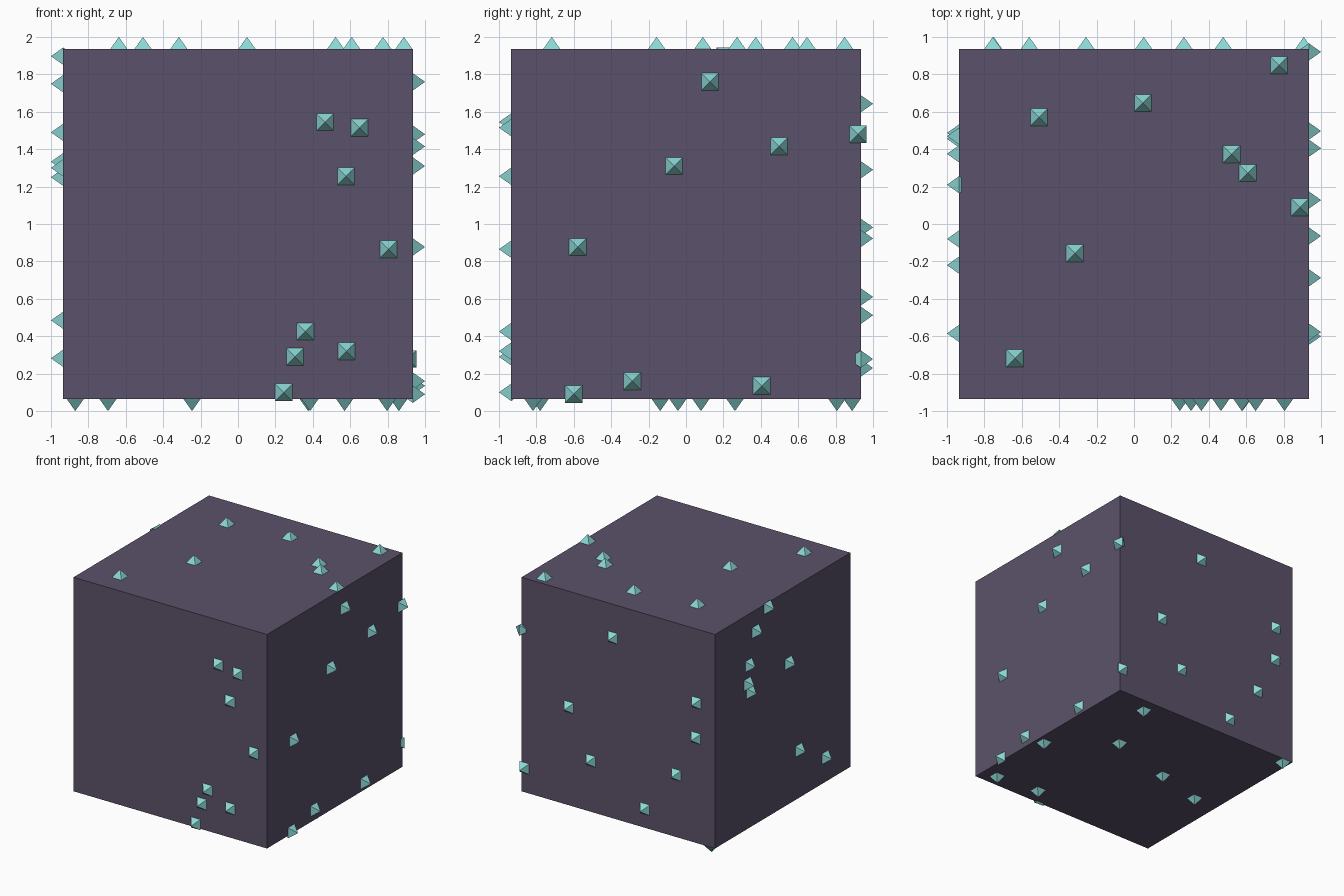
import bpy, bmesh, math
from mathutils import Matrix, Vector

if "Cube" in bpy.data.objects:
    bpy.data.objects.remove(bpy.data.objects["Cube"])

R = 0.0655            # stud radius (regular octahedron, half sunk in the wall)
H = 1.0 - R           # half size of the cube
CZ = 1.0              # height of the cube centre


def material(name, col):
    m = bpy.data.materials.new(name)
    m.diffuse_color = (*col, 1.0)
    m.use_nodes = True
    m.node_tree.nodes["Principled BSDF"].inputs["Base Color"].default_value = m.diffuse_color
    return m


def finish(bm, name, mat):
    bmesh.ops.recalc_face_normals(bm, faces=bm.faces)
    me = bpy.data.meshes.new(name)
    bm.to_mesh(me)
    bm.free()
    me.materials.append(mat)
    ob = bpy.data.objects.new(name, me)
    bpy.context.collection.objects.link(ob)
    return ob


body_mat = material("dusky purple", (0.105, 0.083, 0.142))
stud_mat = material("pale teal", (0.262, 0.69, 0.675))

# Cube body
bm = bmesh.new()
bmesh.ops.create_cube(bm, size=2 * H, matrix=Matrix.Translation((0, 0, CZ)))
finish(bm, "cube_body", body_mat)


# Octahedral stud: square equator with edges along the axes, tips along the wall normal
def add_stud(bm, centre, axis):
    a = R / math.sqrt(2)
    pts = [(0, 0, R), (0, 0, -R)] + [(sx * a, sy * a, 0) for sx in (-1, 1) for sy in (-1, 1)]
    others = [i for i in range(3) if i != axis]
    verts = []
    for p in pts:
        v = Vector(centre)
        v[others[0]] += p[0]
        v[others[1]] += p[1]
        v[axis] += p[2]
        verts.append(bm.verts.new(v))
    bmesh.ops.convex_hull(bm, input=verts)


# Stud positions on each wall: (axis, side, in-plane coordinates)
walls = {
    "front": (1, -1, [(.465, 1.545), (.65, 1.515), (.577, 1.255), (.805, .865),
                      (.36, .425), (.305, .29), (.58, .32), (.245, .10)]),
    "back": (1, 1, [(.052, 1.643), (.477, .923), (-.755, 1.29), (-.75, .982),
                    (.267, .512), (-.56, .61), (-.257, .23), (.908, .278)]),
    "right": (0, 1, [(.128, 1.76), (.92, 1.48), (.497, 1.415), (-.064, 1.31),
                     (-.578, .877), (-.60, .09), (-.288, .16), (.405, .135)]),
    "left": (0, -1, [(.21, 1.897), (.375, 1.75), (-.08, 1.30), (.47, 1.49),
                     (.487, 1.333), (.455, 1.25), (-.22, .485), (-.585, .282)]),
    "top": (2, 1, [(.775, .848), (-.508, .57), (.048, .647), (.522, .373),
                   (.608, .273), (.887, .09), (-.316, -.157), (-.637, -.718)]),
    "bottom": (2, -1, [(.57, .807), (.86, -.138), (.375, .262), (-.246, .08),
                       (-.87, .888), (.797, -.818), (.385, -.78), (-.695, -.043)]),
}

for wall, (axis, side, spots) in walls.items():
    bm = bmesh.new()
    for p, q in spots:
        c = [p, q]
        c.insert(axis, side * H + (CZ if axis == 2 else 0))
        add_stud(bm, c, axis)
    finish(bm, wall + "_studs", stud_mat)
